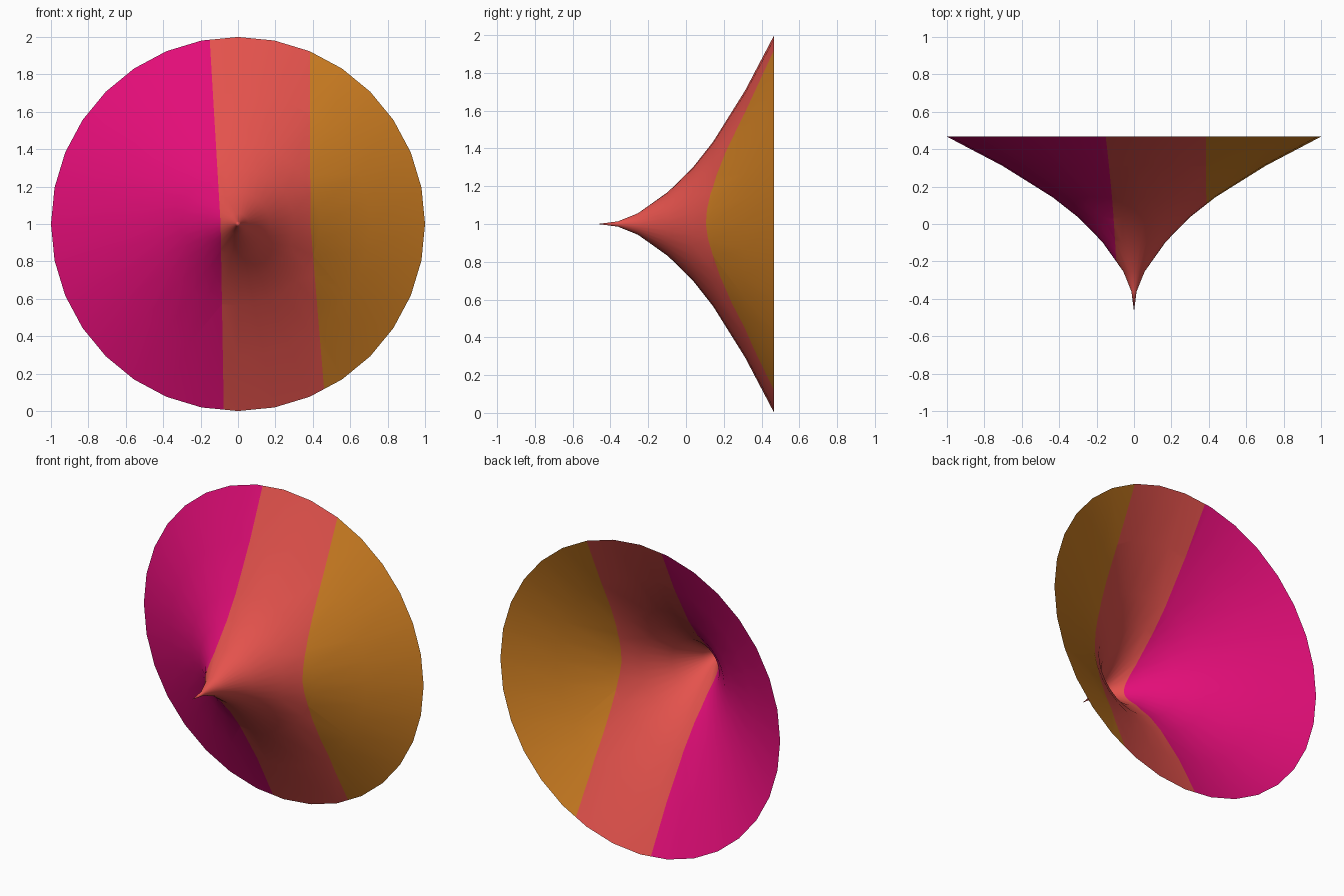
import bpy, bmesh, math
from mathutils import Vector

if "Cube" in bpy.data.objects:
    bpy.data.objects.remove(bpy.data.objects["Cube"])

SIDES = 32
# flared horn profile: (y, radius), tip first
PROFILE = [(-0.36, 0.014), (-0.254, 0.057), (-0.095, 0.17), (0.037, 0.30),
           (0.143, 0.435), (0.312, 0.705), (0.467, 1.0)]
TIP = (0, -0.467, 1)
# colour borders: x at the top, middle and bottom of the rim
BORDERS = [(-0.152, -0.093, -0.076), (0.384, 0.387, 0.47)]


def border_x(b, z):
    return b[1] + (b[0] - b[1]) * (z - 1) if z > 1 else b[1] + (b[2] - b[1]) * (1 - z)


def material(name, rgb):
    m = bpy.data.materials.new(name)
    m.diffuse_color = (*rgb, 1)
    m.use_nodes = True
    m.node_tree.nodes["Principled BSDF"].inputs["Base Color"].default_value = m.diffuse_color
    return m


# open horn surface
bm = bmesh.new()
tip = bm.verts.new(TIP)
rings = []
for y, r in PROFILE:
    rings.append([bm.verts.new((r * math.cos(2 * math.pi * i / SIDES), y,
                                1 + r * math.sin(2 * math.pi * i / SIDES)))
                  for i in range(SIDES)])
for i in range(SIDES):
    j = (i + 1) % SIDES
    bm.faces.new((tip, rings[0][i], rings[0][j]))
    for a, b in zip(rings, rings[1:]):
        bm.faces.new((a[i], b[i], b[j], a[j]))

# cut the colour borders, bent at mid height
for b in BORDERS:
    for half in (1, -1):
        faces = [f for f in bm.faces if (f.calc_center_median().z - 1) * half > 0]
        geom = list({v for f in faces for v in f.verts}) + \
            list({e for f in faces for e in f.edges}) + faces
        end = b[0] if half > 0 else b[2]
        along = Vector((end - b[1], 0, half))
        normal = along.cross(Vector((0, 1, 0)))
        bmesh.ops.bisect_plane(bm, geom=geom, dist=1e-5,
                               plane_co=(b[1], 0, 1), plane_no=normal)

# colour each band
for f in bm.faces:
    c = f.calc_center_median()
    f.material_index = sum(c.x > border_x(b, c.z) for b in BORDERS)
    f.smooth = True

mesh = bpy.data.meshes.new("flared_cone")
bm.to_mesh(mesh)
bm.free()
for name, rgb in (("pink", (0.76, 0.004, 0.186)), ("coral", (0.775, 0.085, 0.073)),
                  ("orange", (0.62, 0.21, 0.016))):
    mesh.materials.append(material(name, rgb))
obj = bpy.data.objects.new("flared_cone", mesh)
bpy.context.collection.objects.link(obj)
